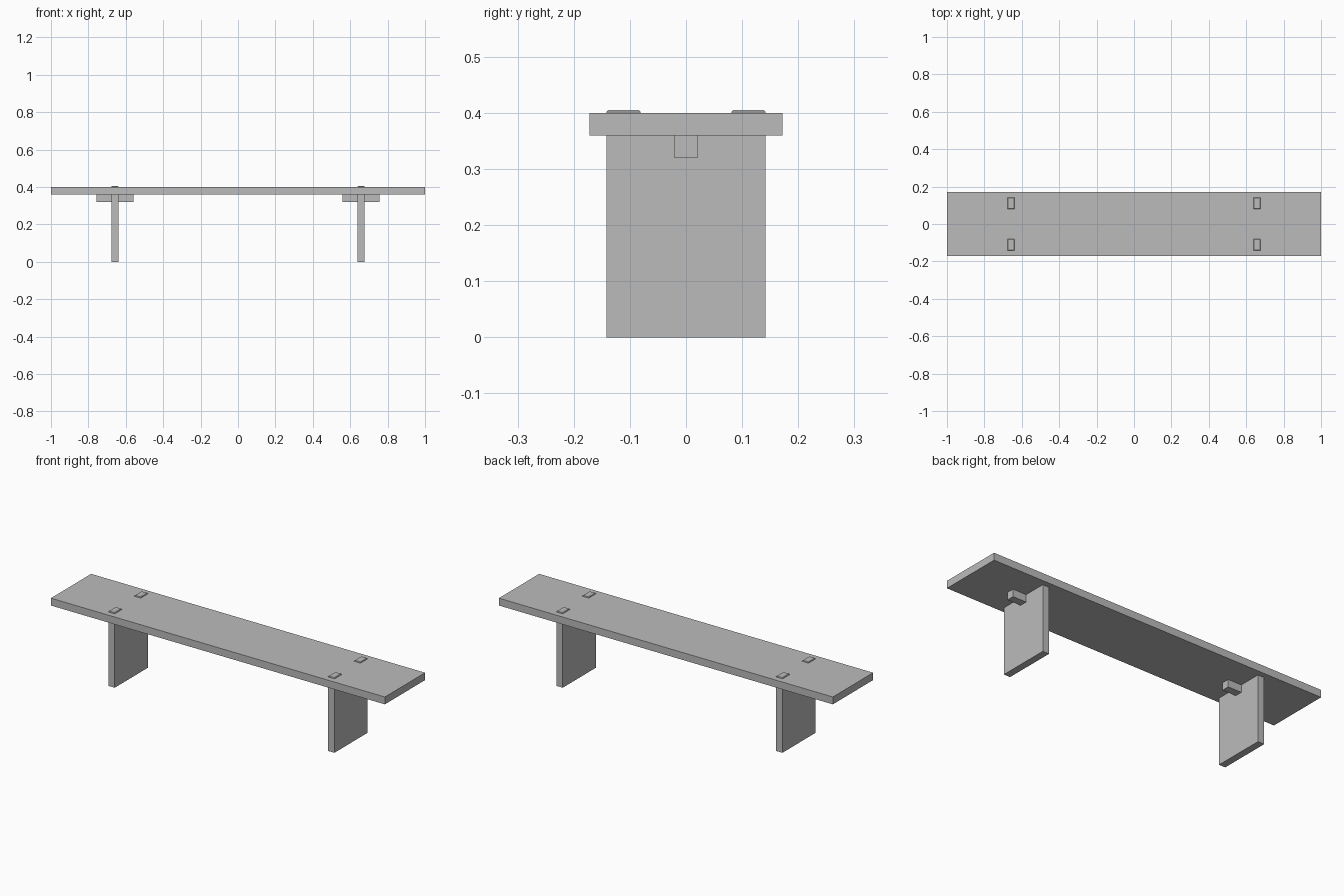
import bpy, bmesh

default = bpy.data.objects.get("Cube")
if default:
    bpy.data.objects.remove(default, do_unlink=True)

# One plain grey for the whole bench
GREY = (0.5, 0.5, 0.5, 1)
grey = bpy.data.materials.new("plain_grey")
grey.use_nodes = True
grey.diffuse_color = GREY
grey.node_tree.nodes["Principled BSDF"].inputs["Base Color"].default_value = GREY

# Main sizes
SEAT_TOP, SEAT_UNDER = 0.40, 0.36
LEG_X, LEG_THICK, LEG_HALF = 0.658, 0.038, 0.142
TENON_IN, TENON_TOP, CHAMFER = 0.081, 0.405, 0.003
KEY_UNDER = 0.32


def add_object(name, bm):
    bmesh.ops.recalc_face_normals(bm, faces=bm.faces)
    mesh = bpy.data.meshes.new(name)
    bm.to_mesh(mesh)
    bm.free()
    mesh.materials.append(grey)
    obj = bpy.data.objects.new(name, mesh)
    bpy.context.collection.objects.link(obj)
    return obj


def box(name, x, length, width, bottom, top):
    bm = bmesh.new()
    bmesh.ops.create_cube(bm, size=1)
    bmesh.ops.scale(bm, vec=(length, width, top - bottom), verts=bm.verts)
    bmesh.ops.translate(bm, vec=(x, 0, (top + bottom) / 2), verts=bm.verts)
    return add_object(name, bm)


def leg(name, x):
    # Board outline with two tenons that pass through the seat
    half = [(LEG_HALF, 0), (LEG_HALF, TENON_TOP),
            (TENON_IN, TENON_TOP), (TENON_IN, SEAT_UNDER)]
    outline = half + [(-y, z) for y, z in reversed(half)]
    bm = bmesh.new()
    face = bm.faces.new([bm.verts.new((x - LEG_THICK / 2, y, z)) for y, z in outline])
    board = bmesh.ops.extrude_face_region(bm, geom=[face])["geom"]
    moved = [v for v in board if isinstance(v, bmesh.types.BMVert)]
    bmesh.ops.translate(bm, vec=(LEG_THICK, 0, 0), verts=moved)
    # Chamfered rims on the tenon tops
    rims = [e for e in bm.edges if all(v.co.z > SEAT_TOP for v in e.verts)]
    bmesh.ops.bevel(bm, geom=rims, offset=CHAMFER, segments=1, affect='EDGES')
    return add_object(name, bm)


# Seat plank
box("seat", 0, 2, 0.344, SEAT_UNDER, SEAT_TOP)

# Legs, each with a cross key under the seat
for side, sign in (("left", 1), ("right", -1)):
    leg(side + "_leg", sign * LEG_X)
    box(side + "_key", sign * LEG_X, 0.198, 0.041, KEY_UNDER, SEAT_UNDER)
